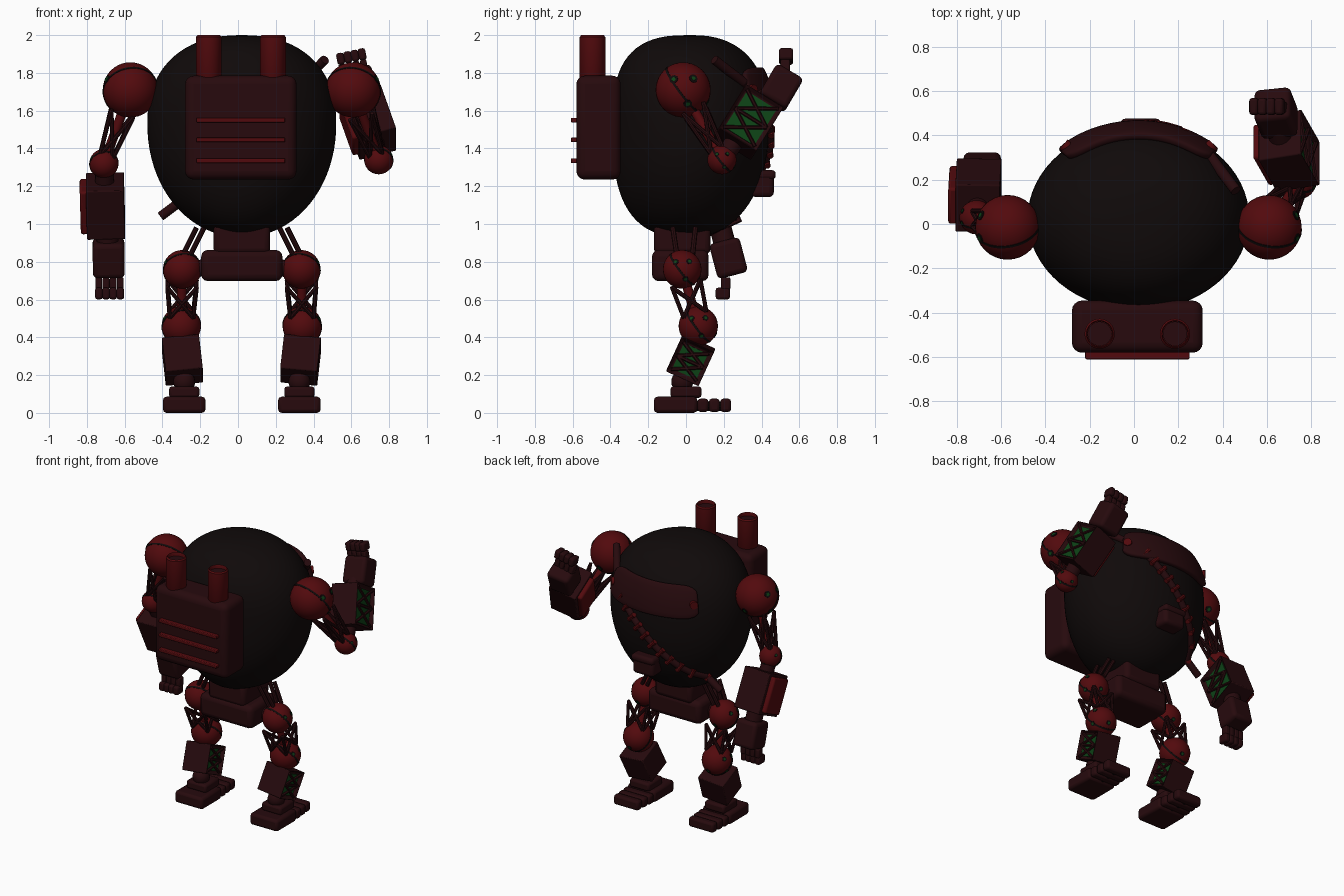
import bpy, bmesh, math
from mathutils import Vector as V, Matrix

if "Cube" in bpy.data.objects:
    bpy.data.objects.remove(bpy.data.objects["Cube"])


def material(name, col):
    m = bpy.data.materials.new(name)
    m.diffuse_color = (*col, 1)
    m.use_nodes = True
    m.node_tree.nodes["Principled BSDF"].inputs["Base Color"].default_value = m.diffuse_color
    return m


RED = material("red paint", (0.085, 0.003, 0.004))
MAROON = material("maroon metal", (0.02, 0.003, 0.004))
DARK = material("dark shell", (0.005, 0.003, 0.003))
GREEN = material("green glow", (0.004, 0.055, 0.008))


def finish(name, bm, mat, bevel=0, seg=2):
    me = bpy.data.meshes.new(name)
    bm.to_mesh(me)
    bm.free()
    me.materials.append(mat)
    ob = bpy.data.objects.new(name, me)
    bpy.context.collection.objects.link(ob)
    if bevel:
        m = ob.modifiers.new("bevel", 'BEVEL')
        m.width, m.segments, m.limit_method = bevel, seg, 'ANGLE'
    return ob


def frame(c, axis):
    """Matrix at c with local z along axis and local x near world x."""
    z = V(axis).normalized()
    x = V((1, 0, 0)) if abs(z.x) < 0.95 else V((0, 1, 0))
    x = (x - z * x.dot(z)).normalized()
    y = z.cross(x)
    return Matrix.Translation(V(c)) @ Matrix((x, y, z)).transposed().to_4x4()


def add_box(bm, M, size):
    return bmesh.ops.create_cube(bm, size=1, matrix=M @ Matrix.Diagonal((*size, 1)))


def add_rod(bm, a, b, r, n=10):
    a, b = V(a), V(b)
    bmesh.ops.create_cone(bm, cap_ends=True, segments=n, radius1=r, radius2=r,
                          depth=(b - a).length, matrix=frame((a + b) / 2, b - a))


def box(name, c, size, mat, axis=(0, 0, 1), bevel=0.015, seg=2):
    bm = bmesh.new()
    add_box(bm, frame(c, axis), size)
    return finish(name, bm, mat, bevel, seg)


def rods(name, pairs, r, mat, n=10):
    bm = bmesh.new()
    for a, b in pairs:
        add_rod(bm, a, b, r, n)
    return finish(name, bm, mat)


def joint(name, c, r, side):
    """Ball with a dark seam and green-eyed bolts."""
    c = V(c)
    bm = bmesh.new()
    bmesh.ops.create_uvsphere(bm, u_segments=32, v_segments=20, radius=r, matrix=Matrix.Translation(c))
    finish(name, bm, RED)
    n = V((0.15 * side, 0.8, 0.6)).normalized() * 0.006
    rods(name + "_seam", [(c - n, c + n)], r * 1.015, DARK, 40)
    dirs = [V(d).normalized() for d in ((side, .45, .5), (side, -.4, .45), (side, .2, -.6), (.1, .9, -.5))]
    rods(name + "_bolts", [(c + d * r * .9, c + d * r * 1.01) for d in dirs], r * 0.16, DARK)
    rods(name + "_bolt_lights", [(c + d * r * .9, c + d * r * 1.02) for d in dirs], r * 0.08, GREEN)


def truss(name, a, b, ra, rb, t0, t1):
    """Four-cornered crossed lattice with a red piston between two joints."""
    a, b = V(a), V(b)
    M = frame((0, 0, 0), b - a)
    ring = lambda t, r: [a.lerp(b, t) + M @ V((sx * r, sy * r, 0))
                         for sx, sy in ((-1, -1), (1, -1), (1, 1), (-1, 1))]
    p, q = ring(t0, ra), ring(t1, rb)
    pairs = []
    for i in range(4):
        pairs += [(p[i], q[i]), (p[i], q[(i + 1) % 4]), (p[(i + 1) % 4], q[i])]
    rods(name + "_lattice", pairs, 0.011, MAROON, 8)
    rods(name + "_piston", [(a, b)], 0.025, RED, 12)


def cage(name, c, axis, size):
    """Limb casing whose +x side is an open frame over green works."""
    M = frame(c, axis)
    bm = bmesh.new()
    add_box(bm, M, size)
    bm.normal_update()
    f = max(bm.faces, key=lambda f: f.normal.x)
    n = f.normal.copy()
    bmesh.ops.inset_individual(bm, faces=[f], thickness=0.025)
    bmesh.ops.translate(bm, verts=f.verts, vec=-n * 0.03)
    finish(name, bm, MAROON, 0.006)
    sx, sy, sz = size
    box(name + "_works", M @ V((sx / 2 - 0.028, 0, 0)), (0.01, sy - 0.05, sz - 0.05), GREEN, axis, 0)
    x, y, h = sx / 2 - 0.014, sy / 2 - 0.02, sz / 2 - 0.02
    P = lambda y, z: M @ V((x, y, z))
    rods(name + "_braces", [(P(-y, 0), P(y, 0)), (P(-y, 0), P(y, h)), (P(y, 0), P(-y, h)),
                            (P(-y, -h), P(y, 0)), (P(y, -h), P(-y, 0))], 0.01, MAROON, 6)
    return M


def lathe(name, prof, c, mat, n=32):
    bm = bmesh.new()
    vs = [bm.verts.new((c[0] + r, c[1], z)) for r, z in prof]
    es = [bm.edges.new(e) for e in zip(vs, vs[1:])]
    bmesh.ops.spin(bm, geom=vs + es, cent=c, axis=(0, 0, 1), angle=math.tau, steps=n, use_merge=True)
    bmesh.ops.remove_doubles(bm, verts=bm.verts, dist=1e-4)
    bmesh.ops.recalc_face_normals(bm, faces=bm.faces)
    return finish(name, bm, mat)


# Egg-shaped body: superellipse profile, squarer on the pack side
CX, CY, Z0 = 0.02, 0.025, 1.53


def shell(a, z, k=1.0):
    t = abs(z - Z0) / (0.47 if z > Z0 else 0.6)
    s = lambda n: max(0.0, 1 - min(t, 1) ** n) ** (1 / n)
    rx = s(2.3 if z > Z0 else 2.05)
    ry = s(2.8) if math.cos(a) < 0 else s(2.4 if z > Z0 else 2.15)
    return V((CX + 0.5 * k * rx * math.sin(a), CY + 0.415 * k * ry * math.cos(a), z))


bm = bmesh.new()
rings = []
for j in range(1, 40):
    th = math.pi * j / 40
    z = Z0 - math.cos(th) * (0.6 if j < 20 else 0.47)
    rings.append([bm.verts.new(shell(math.tau * i / 64, z)) for i in range(64)])
for lo, hi in zip(rings, rings[1:]):
    for i in range(64):
        bm.faces.new((lo[i], lo[i - 1], hi[i - 1], hi[i]))
for ring, z in ((rings[0], Z0 - 0.6), (rings[-1], 2.0)):
    top = bm.verts.new((CX, CY, z))
    for i in range(64):
        bm.faces.new((ring[i - 1], ring[i], top))
bmesh.ops.recalc_face_normals(bm, faces=bm.faces)
finish("body_shell", bm, DARK)

# Curved chest plate with end studs
bm = bmesh.new()
cols = []
for i in range(25):
    u = i / 12 - 1
    h = 0.108 * (1 - 0.35 * abs(u) ** 10)
    cols.append([bm.verts.new(shell(u * 0.78, 1.71 + h * (j / 3 - 1), 0.99)) for j in range(7)])
for p, q in zip(cols, cols[1:]):
    for j in range(6):
        bm.faces.new((p[j], p[j + 1], q[j + 1], q[j]))
plate = finish("chest_plate", bm, MAROON)
m = plate.modifiers.new("thickness", 'SOLIDIFY')
m.thickness, m.offset = 0.035, 1
m = plate.modifiers.new("bevel", 'BEVEL')
m.width, m.segments, m.limit_method = 0.012, 2, 'ANGLE'
for a in (-0.7, 0.7):
    p = shell(a, 1.71)
    d = (p - V((CX, CY, 1.71))).normalized()
    rods("plate_stud", [(p, p + d * 0.045)], 0.028, RED, 16)

# Diagonal strap with loops, and a pouch
path = [V((0.46, 0.15, 1.87))]
for i in range(13):
    x, z = 0.34 - 0.64 * i / 12, 1.75 - 0.63 * i / 12
    rx = shell(math.pi / 2, z).x - CX
    path.append(shell(math.asin(max(-1, min(1, (x - CX) / rx))), z, 1.01))
path.append(V((-0.41, 0.18, 1.04)))
rods("strap", list(zip(path, path[1:])), 0.025, MAROON, 12)
pairs = []
for p, q in zip(path[3:-1], path[4:]):
    d = (q - p).normalized()
    n = V((p.x - CX, (p.y - CY) * 1.4, 0)).normalized()
    s = d.cross(n) * 0.035
    pairs.append((p - s + n * 0.012, p + s + n * 0.012))
rods("strap_loops", pairs, 0.017, RED, 10)
box("pouch", (0.03, 0.405, 1.205), (0.17, 0.12, 0.125), MAROON, bevel=0.025, seg=3)
box("pouch_flap", (0.03, 0.415, 1.26), (0.18, 0.12, 0.05), MAROON, bevel=0.02, seg=3)

# Backpack, vents and exhaust stacks
box("backpack", (0.015, -0.463, 1.51), (0.59, 0.235, 0.55), MAROON, bevel=0.045, seg=4)
for z in (1.335, 1.445, 1.55):
    box("backpack_vent", (0.015, -0.59, z), (0.47, 0.04, 0.024), RED, bevel=0.005)
for x in (-0.155, 0.185):
    lathe("exhaust_stack", [(0, 1.72), (0.04, 1.73), (0.068, 1.77), (0.068, 1.99), (0.06, 2.0),
                            (0.056, 1.99), (0.056, 1.93), (0, 1.93)], (x, -0.495, 0), RED)
    rods("stack_bore", [((x, -0.495, 1.86), (x, -0.495, 1.975))], 0.055, MAROON, 24)

# Waist and hip block
box("waist", (CX, -0.02, 0.92), (0.30, 0.3, 0.16), MAROON, bevel=0.03, seg=3)
box("hip_block", (CX, -0.03, 0.78), (0.43, 0.3, 0.165), MAROON, bevel=0.035, seg=3)

# Legs
for s, nm in ((-1, "left"), (1, "right")):
    X = lambda d: CX + s * d
    hip, knee = (X(0.315), -0.02, 0.76), (X(0.32), 0.065, 0.46)
    joint(nm + "_hip_joint", hip, 0.102, s)
    joint(nm + "_knee_joint", knee, 0.104, s)
    rods(nm + "_hip_struts", [((X(0.2 + dx), y, 0.98), (X(0.27 + dx), y * 0.7, 0.84))
                              for y in (-0.07, 0.05) for dx in (0, 0.04)], 0.014, MAROON, 8)
    rods(nm + "_hip_axle", [((X(0.15), -0.02, 0.77), hip)], 0.045, MAROON, 16)
    truss(nm + "_thigh", hip, knee, 0.078, 0.062, 0.25, 0.8)
    cage(nm + "_shin", (X(0.313), 0.025, 0.28), (s * 0.02, 0.08, 0.175), (0.2, 0.19, 0.2))
    bm = bmesh.new()
    bmesh.ops.create_uvsphere(bm, u_segments=20, v_segments=12, radius=0.058,
                              matrix=Matrix.Translation((X(0.305), -0.02, 0.165)))
    finish(nm + "_ankle_ball", bm, MAROON)
    box(nm + "_ankle_block", (X(0.305), 0, 0.11), (0.16, 0.165, 0.06), MAROON)
    box(nm + "_foot", (X(0.305), -0.055, 0.043), (0.225, 0.23, 0.085), MAROON, bevel=0.018)
    for k in range(3):
        box(nm + "_toe_segment", (X(0.305), 0.09 + 0.06 * k, 0.04), (0.22 - 0.01 * k, 0.057, 0.07), MAROON)
    rods(nm + "_toe_hinge", [((X(0.305), 0, 0.035), (X(0.305), 0.22, 0.035))], 0.025, DARK)

# Arms: one hanging, one raised. shoulder, elbow, forearm centre and axis, palm centre and axis, knuckles
ARMS = (("left", -1, (-0.57, -0.015, 1.71), (-0.71, 0.03, 1.32), (-0.70, 0.13, 1.095), (0.025, 0.42, -0.9),
         (-0.685, 0.225, 0.82), (0.01, 0.25, -0.95), (-0.68, 0.21, 0.685), (-0.68, 0.195, 0.632)),
        ("right", 1, (0.61, -0.015, 1.71), (0.745, 0.19, 1.34), (0.70, 0.33, 1.54), (-0.08, 0.14, 0.225),
         (0.64, 0.5, 1.72), (-0.2, 0.5, 0.85), (0.61, 0.525, 1.825), (0.6, 0.53, 1.887)))
for nm, s, sh, el, fc, fa, pc, pa, k1, k2 in ARMS:
    joint(nm + "_shoulder_joint", sh, 0.146, s)
    joint(nm + "_elbow_joint", el, 0.077, s)
    truss(nm + "_upper_arm", sh, el, 0.062, 0.035, 0.3, 0.9)
    M = cage(nm + "_forearm", fc, fa, (0.205, 0.235, 0.285))
    box(nm + "_forearm_panel", M @ V((-0.11, 0, 0)), (0.05, 0.18, 0.25), RED, fa, 0.012)
    rods(nm + "_elbow_neck", [(el, fc)], 0.05, MAROON, 16)
    rods(nm + "_wrist", [(M @ V((0, 0, 0.12)), pc)], 0.058, MAROON, 16)
    box(nm + "_palm", pc, (0.168, 0.165, 0.19), MAROON, pa, 0.025, 3)
    fd = (-0.2, 0, 1) if s > 0 else (0, 0, -1)
    for k in range(4):
        off = V(((k - 1.5) * 0.038, 0, (k - 1.5) * 0.008 * (s > 0)))
        box(nm + "_finger_base", V(k1) + off, (0.036, 0.05, 0.065), MAROON, fd, 0.008)
        box(nm + "_finger_tip", V(k2) + off, (0.04, 0.075, 0.062), MAROON, fd, 0.012)

# Smooth shading with crisp edges
for o in bpy.context.scene.objects:
    o.select_set(True)
    bpy.context.view_layer.objects.active = o
bpy.ops.object.shade_smooth_by_angle(angle=math.radians(35))
